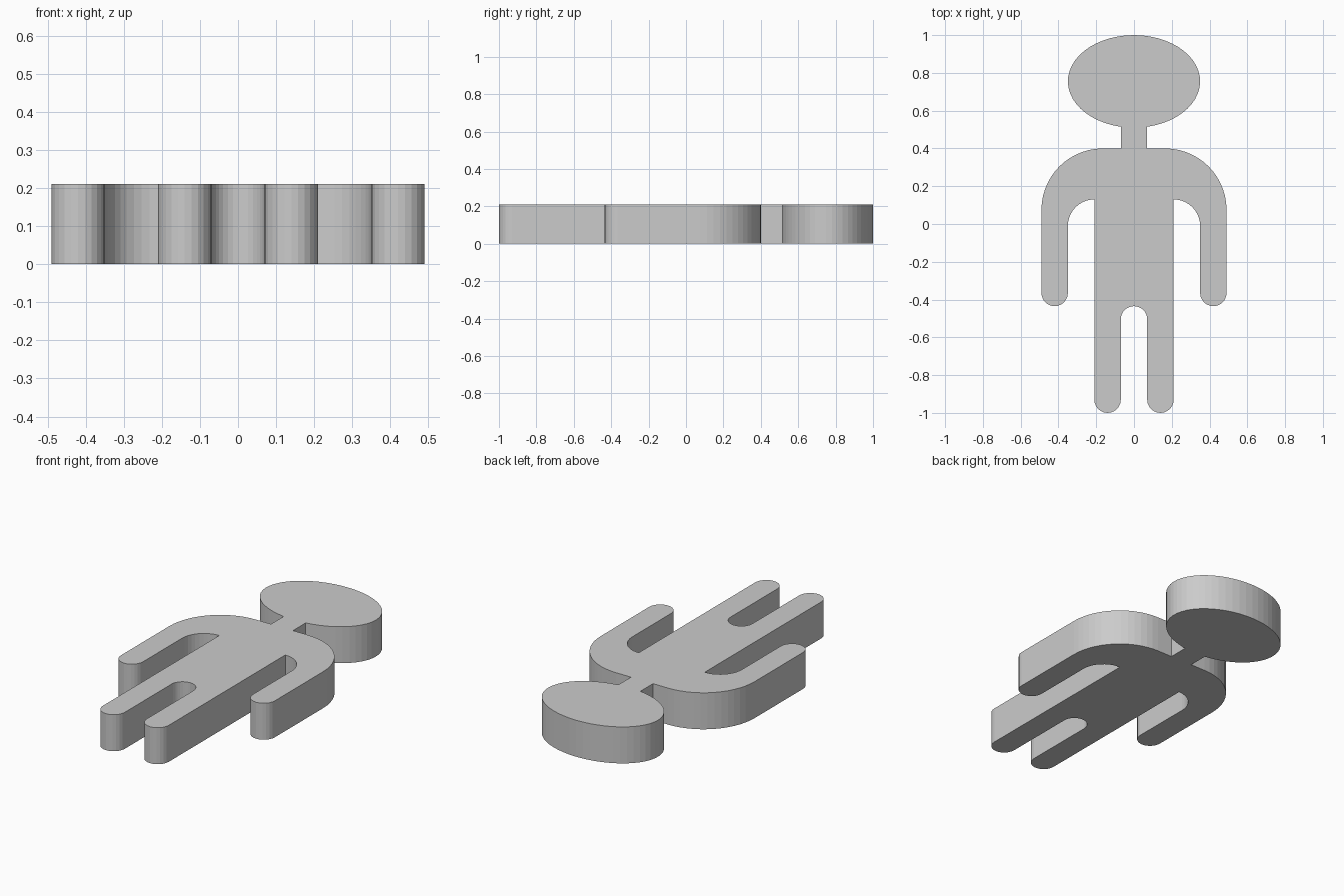
import bpy, bmesh
from math import cos, sin, radians, acos, degrees

if "Cube" in bpy.data.objects:
    bpy.data.objects.remove(bpy.data.objects["Cube"])

HEIGHT = 0.21


def arc(cx, cy, rx, ry, start, end, steps):
    """Points along an elliptical arc, angles in degrees."""
    angles = [radians(start + (end - start) * i / steps) for i in range(steps + 1)]
    return [(cx + rx * cos(a), cy + ry * sin(a)) for a in angles]


# Right half of the outline, from head top down to the crotch
neck_angle = -degrees(acos(0.07 / 0.35))
half = arc(0, 0.755, 0.35, 0.245, 90, neck_angle, 24)       # head
half += [(0.07, 0.40)]                                      # neck
half += arc(0.165, 0.075, 0.325, 0.325, 90, 0, 14)          # shoulder
half += arc(0.42, -0.365, 0.07, 0.07, 0, -180, 12)          # hand
half += arc(0.21, -0.01, 0.14, 0.14, 0, 90, 10)             # armpit
half += arc(0.14, -0.93, 0.07, 0.07, 0, -180, 12)           # foot
half += arc(0, -0.505, 0.07, 0.07, 0, 90, 8)                # crotch

# Mirror the half, skipping the two points on the centre line
outline = half + [(-x, y) for x, y in reversed(half[1:-1])]

# Extrude the outline into a flat figure
bm = bmesh.new()
base = bm.faces.new([bm.verts.new((x, y, 0)) for x, y in outline])
top = bmesh.ops.extrude_face_region(bm, geom=[base], use_keep_orig=True)
verts = [g for g in top["geom"] if isinstance(g, bmesh.types.BMVert)]
bmesh.ops.translate(bm, verts=verts, vec=(0, 0, HEIGHT))
bmesh.ops.recalc_face_normals(bm, faces=bm.faces)
mesh = bpy.data.meshes.new("figure_cutout")
bm.to_mesh(mesh)
bm.free()
figure = bpy.data.objects.new("figure_cutout", mesh)
bpy.context.collection.objects.link(figure)
